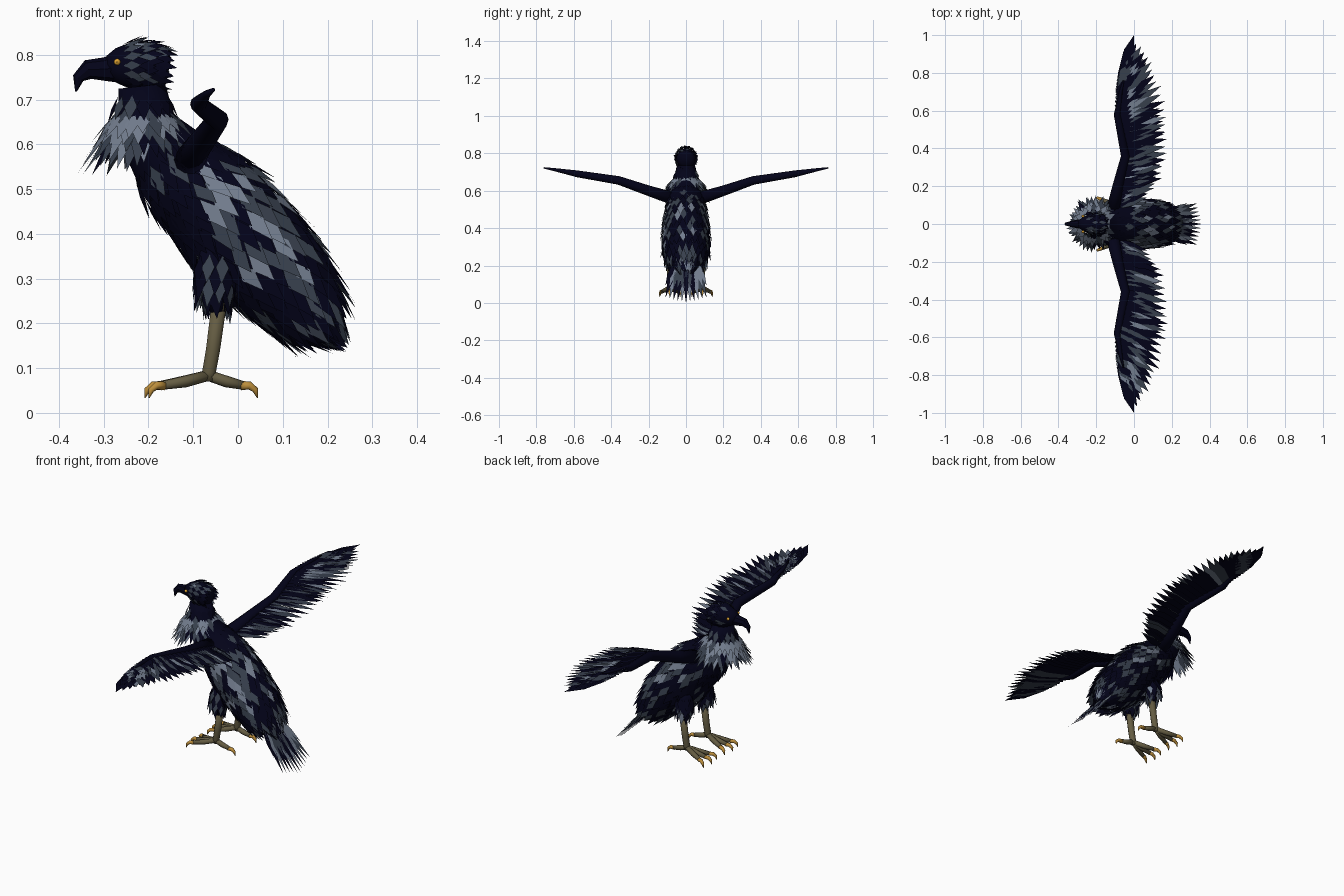
import bpy, math, random
from mathutils import Vector

if "Cube" in bpy.data.objects:
    bpy.data.objects.remove(bpy.data.objects["Cube"])

random.seed(4)
COLORS = {"navy_plumage": (0.0008, 0.0008, 0.0095), "slate_plumage": (0.038, 0.050, 0.073),
          "pale_plumage": (0.17, 0.205, 0.27), "leg_skin": (0.128, 0.107, 0.055),
          "claw_amber": (0.50, 0.27, 0.045), "eye_orange": (0.72, 0.36, 0.03)}
MATS = []
for name, c in COLORS.items():
    m = bpy.data.materials.new(name)
    m.diffuse_color = (*c, 1)
    m.use_nodes = True
    m.node_tree.nodes["Principled BSDF"].inputs["Base Color"].default_value = m.diffuse_color
    MATS.append(m)
NAVY, SLATE, PALE, SKIN, CLAW, EYE = range(6)
X, Y = Vector((1, 0, 0)), Vector((0, 1, 0))


def make(name, verts, faces, mats, smooth=False):
    me = bpy.data.meshes.new(name)
    me.from_pydata(verts, [], faces)
    for m in MATS:
        me.materials.append(m)
    for p in me.polygons:
        p.material_index = mats if isinstance(mats, int) else mats[p.index]
        p.use_smooth = smooth
    ob = bpy.data.objects.new(name, me)
    bpy.context.collection.objects.link(ob)
    return ob


def pick(weights):
    return random.choices((NAVY, SLATE, PALE), weights)[0]


def lerp_list(pts, t):
    f = min(max(t, 0), 1) * (len(pts) - 1)
    i = min(int(f), len(pts) - 2)
    return [a + (b - a) * (f - i) for a, b in zip(pts[i], pts[i + 1])]


def ring_point(pts, t, ang, ref):
    """Point on an elliptical tube; pts hold x, y, z, radius, sideways radius."""
    q = lerp_list(pts, t)
    h = 0.5 / (len(pts) - 1)
    tan = (Vector(lerp_list(pts, t + h)[:3]) - Vector(lerp_list(pts, t - h)[:3])).normalized()
    a = (ref - tan * tan.dot(ref)).normalized()
    b = a.cross(tan)
    return Vector(q[:3]) + a * math.cos(ang) * q[-1] + b * math.sin(ang) * q[3]


def loft(name, pts, mat, sides=12, ref=Y, smooth=True):
    n = len(pts)
    verts = [ring_point(pts, i / (n - 1), math.tau * k / sides, ref)
             for i in range(n) for k in range(sides)]
    faces = [(i * sides + k, i * sides + (k + 1) % sides,
              (i + 1) * sides + (k + 1) % sides, (i + 1) * sides + k)
             for i in range(n - 1) for k in range(sides)]
    faces += [tuple(reversed(range(sides))), tuple(range((n - 1) * sides, n * sides))]
    return make(name, verts, faces, mat, smooth)


# Pale patches on the flanks (x, z), ringed with slate
PATCHES = [(-.05, .52), (-.07, .45), (.0, .50), (.10, .40), (.04, .44), (.0, .32), (.13, .31)]


def flank_color(c, weights):
    if abs(c.y) > .05:
        d = min(math.hypot(c.x - x, c.z - z) for x, z in PATCHES)
        if d < .018:
            return PALE
        if d < .034:
            return pick((.25, .55, .2))
        return pick((.78, .2, .02))
    return pick(weights)


class Plumage:
    """Collects pointed flat feathers into one object."""
    def __init__(self, name):
        self.name, self.v, self.f, self.m = name, [], [], []

    def feather(self, base, tip, side, width, mat, long=False):
        i = len(self.v)
        d, s = tip - base, side.normalized() * width / 2
        if long:
            self.v += [base - s * .7, base + s * .7, base + d * .6 + s, tip, base + d * .6 - s]
        else:
            self.v += [base, base + d * .45 + s, tip, base + d * .45 - s]
        self.f.append(tuple(range(i, len(self.v))))
        self.m.append(mat)

    def cover(self, pts, t0, t1, rows, count, length, width, tilt, weights, breast=None):
        """Staggered rows of feathers over a tube, pointing along it."""
        for r in range(rows):
            t = t0 + (t1 - t0) * r / max(rows - 1, 1)
            for k in range(count):
                ang = math.tau * (k + .5 * (r % 2) + random.uniform(-.15, .15)) / count
                p = ring_point(pts, t, ang, Y)
                along = (ring_point(pts, t + .03, ang, Y) - ring_point(pts, t - .03, ang, Y)).normalized()
                side = ring_point(pts, t, ang + .05, Y) - ring_point(pts, t, ang - .05, Y)
                out = p - Vector(lerp_list(pts, t)[:3])
                out = (out - along * out.dot(along)).normalized()
                tip = p + (along + out * tilt).normalized() * length * random.uniform(.85, 1.15)
                if not breast:
                    mat = pick(weights)
                elif out.x < -.25 and t < .65:
                    mat = pick(breast)
                else:
                    mat = flank_color((p + tip) / 2, weights)
                self.feather(p + out * .002, tip, side, width, mat)

    def done(self):
        return make(self.name, self.v, self.f, self.m)


# Body and neck
body = [(-.215, 0, .73, .052, .05), (-.205, 0, .64, .068, .07), (-.14, 0, .55, .096, .093),
        (-.06, 0, .475, .116, .110), (.01, 0, .39, .124, .122), (.085, 0, .315, .115, .122),
        (.145, 0, .245, .09, .108), (.185, 0, .205, .05, .065)]
loft("body", body, NAVY, 20)
p = Plumage("body_feathers")
p.cover(body, .24, .72, 10, 24, .09, .04, .12, (.62, .29, .09), (.86, .12, .02))
p.cover(body, .76, .95, 5, 22, .105, .038, .18, (.62, .30, .08), (.8, .18, .02))
p.done()

# Neck ruff: mixed lower layer, pale band, dark collar
ruff = [(-.215, 0, .715, .052, .05), (-.209, 0, .61, .075, .075)]
p = Plumage("neck_ruff")
p.cover(ruff, .55, .78, 3, 20, .115, .032, .55, (.15, .55, .3))
p.cover(ruff, .42, .55, 2, 22, .075, .032, .62, (0, .2, .8))
p.cover(ruff, .05, .3, 2, 14, .06, .032, .25, (.5, .5, 0))
p.done()

# Head
head = [(-.29, 0, .772, .026, .022), (-.27, 0, .775, .040, .036), (-.24, 0, .776, .052, .048),
        (-.205, 0, .774, .055, .053), (-.175, 0, .768, .05, .049), (-.155, 0, .764, .03, .03)]
loft("head", head, NAVY, 16)
p = Plumage("head_feathers")
p.cover(head, .3, .72, 6, 18, .044, .020, .1, (.76, .22, .02))
p.done()

# Hooked beak
loft("beak", [(-.265, 0, .771, .034, .03), (-.30, 0, .768, .026, .022), (-.335, 0, .767, .022, .016),
              (-.357, 0, .748, .013, .009), (-.362, 0, .718, .002, .002)], NAVY, 8, smooth=False)

# Tail fan
p = Plumage("tail_feathers")
for layer in range(2):
    for k in range(11):
        u = (k - 5) / 5
        reach = (1 - .12 * abs(u)) * (1 - .3 * layer)
        base = Vector((.16, u * .05, .235 + .004 * layer))
        tip = Vector((.16 + .2 * reach, u * .11, .235 - .235 * reach + .004 * layer))
        p.feather(base, tip, Y, .028, pick((.28, .32, .4)), True)
p.done()

# Wing outlines: feather roots and feather tips, from shoulder to wing end
roots = [(-.115, .09), (-.08, .22), (-.05, .36), (-.08, .50), (-.095, .60), (-.085, .70), (-.068, .79)]
tips = [(.07, .14), (.16, .25), (.185, .40), (.185, .57), (.15, .75), (.085, .88), (0, 1.0)]


def wing_z(y):
    return .56 + (y - .08) * .34 if y < .36 else min(.655 + (y - .36) * .17, .70)


# Feather layers: height, reach, count, width
layers = ((-.004, .9, 30, .046), (0, 1, 27, .046), (.003, .72, 34, .028),
          (.006, .52, 36, .024), (.009, .33, 34, .03))

for s, label in ((-1, "right"), (1, "left")):
    # Wing arm
    loft(label + "_wing_arm", [(-.115, s * .06, .555, .036), (-.085, s * .2, .60, .029),
                               (-.045, s * .36, .655, .024), (-.088, s * .58, .69, .019),
                               (-.07, s * .70, .712, .009), (-.055, s * .76, .722, .004)],
         NAVY, 10, X)
    # Flight feathers, coverts above and dark lining below, each lying level
    p = Plumage(label + "_wing_feathers")
    for height, reach, count, width in layers:
        for k in range(count):
            t = k / (count - 1)
            (rx, ry), (tx, ty) = lerp_list(roots, t), lerp_list(tips, t)
            f = reach * (random.uniform(.9, 1) if k < count - 1 else 1)
            z = wing_z(ry) + height
            base = Vector((rx, s * ry, z))
            tip = Vector((rx + (tx - rx) * f, s * (ry + (ty - ry) * f), z))
            d = tip - base
            if height < 0:
                w = (.85, .15, 0) if t < .6 else (.45, .5, .05)
            elif reach < .4:
                w = (.9, .1, 0) if t < .75 else (.6, .25, .15)
            elif reach == 1:
                w = (.62, .3, .08) if t < .7 else (.42, .33, .25)
            else:
                w = (.64, .27, .09) if t < .55 else (.38, .27, .35)
            p.feather(base, tip, Vector((-d.y, d.x, 0)) if t > .6 else Y,
                      width if t < .8 else width * 1.15,
                      NAVY if k == count - 1 else pick(w), True)
    p.done()

    # Feathered thigh
    y = s * .086
    thigh = [(-.045, y * .85, .37, .045, .03), (-.05, y * .97, .30, .036, .031), (-.045, y, .225, .018, .018)]
    loft(label + "_thigh", thigh, NAVY, 12)
    p = Plumage(label + "_thigh_feathers")
    p.cover(thigh, .15, .6, 4, 9, .08, .03, .22, (.55, .42, .03))
    p.done()

    # Shank and toes with claws
    loft(label + "_shank", [(-.04, y, .26, .018), (-.056, y, .14, .0165), (-.065, y, .09, .016),
                            (-.065, y, .07, .012)], SKIN, 10)
    for n, (dx, dy) in enumerate(((-.105, -.043), (-.112, 0), (-.105, .043), (.078, 0))):
        r = math.hypot(dx, dy)
        ux, uy = dx / r, dy / r

        def at(d, z, rad):
            return (-.065 + ux * d, y + uy * d, z, rad)
        ref = Vector((-uy, ux, 0))
        loft(f"{label}_toe_{n}", [at(-.008, .086, .012), at(r * .5, .07, .013), at(r, .061, .0095)],
             SKIN, 8, ref)
        loft(f"{label}_claw_{n}", [at(r - .006, .061, .0105), at(r + .013, .061, .009),
                                   at(r + .026, .051, .007), at(r + .031, .033, .001)], CLAW, 8, ref)

    # Eye with pupil
    for part, rad, off, mat in (("eye", .0075, .041, EYE), ("pupil", .0015, .0478, NAVY)):
        bpy.ops.mesh.primitive_uv_sphere_add(segments=12, ring_count=8, radius=rad,
                                             location=(-.27, s * off, .784))
        ob = bpy.context.object
        ob.name = f"{label}_{part}"
        ob.data.materials.append(MATS[mat])
        bpy.ops.object.shade_smooth()
